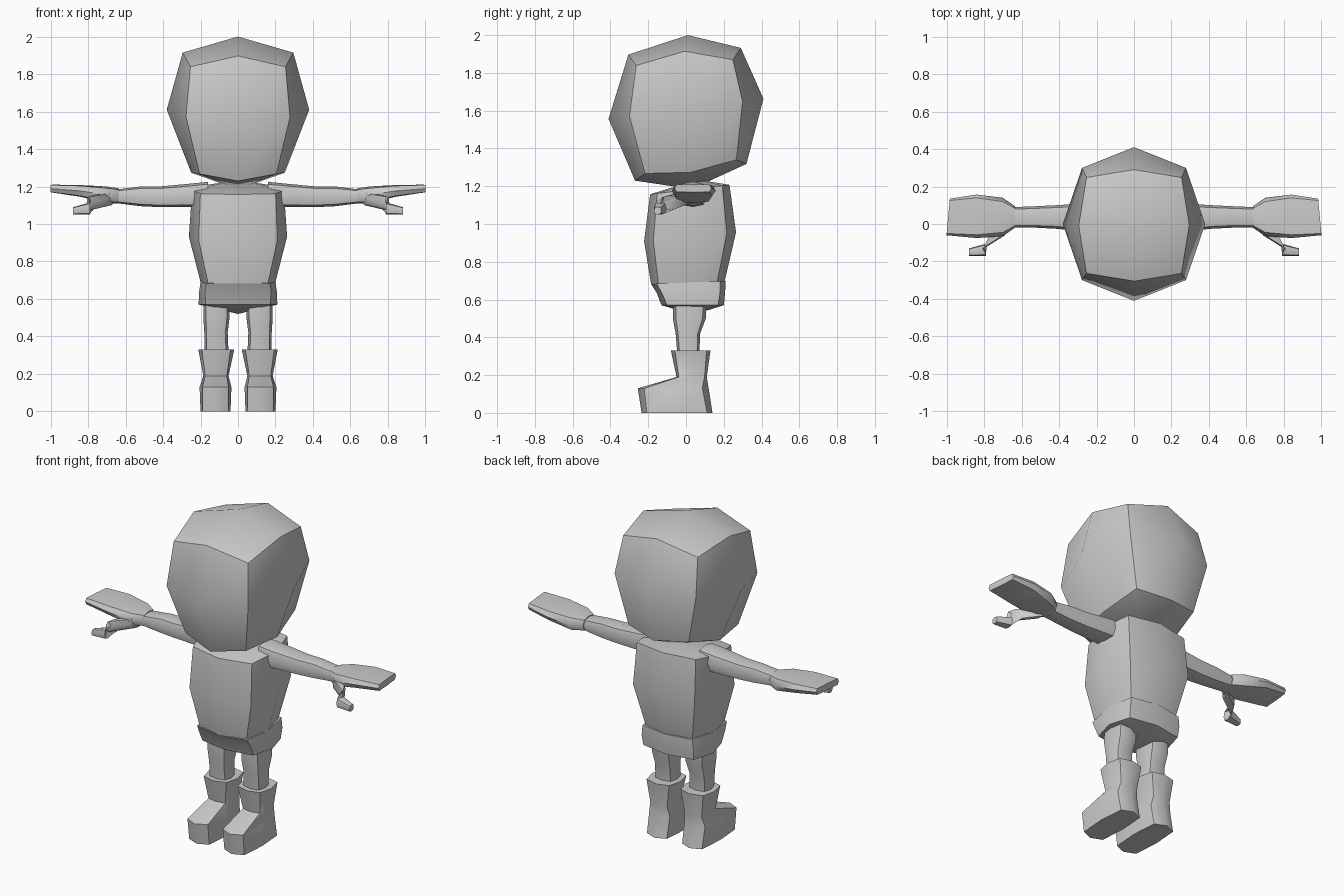
import bpy, bmesh, math

if "Cube" in bpy.data.objects:
    bpy.data.objects.remove(bpy.data.objects["Cube"])

grey = bpy.data.materials.new("light grey")
grey.diffuse_color = (0.6, 0.6, 0.6, 1)
grey.use_nodes = True
grey.node_tree.nodes["Principled BSDF"].inputs["Base Color"].default_value = grey.diffuse_color


def octagon(a0, a1, b0, b1, d):
    """Eight points in a box: four side middles and four corners scaled by d."""
    ac, bc, ha, hb = (a0 + a1) / 2, (b0 + b1) / 2, (a1 - a0) / 2, (b1 - b0) / 2
    pts = []
    for i in range(8):
        c, s = round(math.cos(i * math.pi / 4)), round(math.sin(i * math.pi / 4))
        k = d if i % 2 else 1
        pts.append((ac + c * ha * k, bc + s * hb * k))
    return pts


def level(z, x0, x1, y0, y1, d=0.8, tilt=0.0, drop=0.0):
    """Horizontal ring; tilt raises it towards the back, drop moves its corners."""
    return [(x, y, z + tilt * y - drop * (i % 2))
            for i, (x, y) in enumerate(octagon(x0, x1, y0, y1, d))]


def slice_x(x, y0, y1, z0, z1, d=0.8, skew=0.0):
    """Upright ring across the x axis; skew pushes its front edge outwards."""
    return [(x - skew * y, y, z) for y, z in octagon(y0, y1, z0, z1, d)]


def loft(name, rings, start=None, end=None, mirror=False, angle=40):
    bm = bmesh.new()
    loops = [[bm.verts.new(p) for p in r] for r in rings]
    for a, b in zip(loops, loops[1:]):
        for i in range(8):
            j = (i + 1) % 8
            bm.faces.new((a[i], a[j], b[j], b[i]))
    for loop, pole in ((loops[0], start), (loops[-1], end)):
        if pole is None:
            bm.faces.new(loop)
        else:
            p = bm.verts.new(pole)
            for i in range(0, 8, 2):
                bm.faces.new((p, loop[i], loop[i + 1], loop[(i + 2) % 8]))
    bmesh.ops.recalc_face_normals(bm, faces=bm.faces)
    mesh = bpy.data.meshes.new(name)
    bm.to_mesh(mesh)
    bm.free()
    mesh.materials.append(grey)
    ob = bpy.data.objects.new(name, mesh)
    bpy.context.collection.objects.link(ob)
    bpy.ops.object.select_all(action='DESELECT')
    ob.select_set(True)
    bpy.context.view_layer.objects.active = ob
    bpy.ops.object.shade_smooth_by_angle(angle=math.radians(angle))
    if mirror:
        ob.modifiers.new("Mirror", 'MIRROR').use_mirror_merge = False
    return ob


# head: faceted ball with a pointed chin and a tilted brow line
loft("head", [
    level(1.27, -0.25, 0.25, -0.27, 0.32, 0.82, 0.15, -0.03),
    level(1.61, -0.38, 0.38, -0.41, 0.41, 0.73, 0.13),
    level(1.915, -0.295, 0.295, -0.305, 0.29, 0.86, 0.06, 0.06),
], start=(0, 0.03, 1.185), end=(0, 0.01, 2.0))

# torso: barrel narrowing to the waist
loft("torso", [
    level(0.69, -0.2, 0.2, -0.185, 0.205, 0.8, 0.04),
    level(0.93, -0.262, 0.262, -0.222, 0.265, 0.8, 0.1),
    level(1.18, -0.245, 0.245, -0.19, 0.23, 0.82, 0.12),
], end=(0, 0.06, 1.235), angle=50)

# hips
loft("hips", [
    level(0.57, -0.21, 0.21, -0.13, 0.2, 0.82),
    level(0.635, -0.208, 0.208, -0.155, 0.207, 0.85),
    level(0.69, -0.2, 0.2, -0.185, 0.21, 0.85, 0.04),
], start=(0, 0.04, 0.52), angle=50)

# legs
loft("leg", [
    level(0.30, 0.05, 0.18, -0.045, 0.07),
    level(0.42, 0.055, 0.18, -0.055, 0.075),
    level(0.50, 0.045, 0.185, -0.07, 0.105),
    level(0.60, 0.045, 0.185, -0.07, 0.11),
], mirror=True, angle=50)

# boots: flared cuff, narrow ankle, long toe
loft("boot", [
    level(0.0, 0.04, 0.2, -0.235, 0.14, 0.85),
    level(0.13, 0.035, 0.205, -0.255, 0.12, 0.82),
    level(0.19, 0.05, 0.185, -0.05, 0.11, 0.85),
    level(0.33, 0.02, 0.212, -0.08, 0.13, 0.8),
], mirror=True, angle=50)

# arms
loft("arm", [
    slice_x(0.16, -0.04, 0.11, 1.09, 1.225),
    slice_x(0.26, -0.04, 0.11, 1.09, 1.215),
    slice_x(0.42, -0.025, 0.10, 1.09, 1.2),
    slice_x(0.52, -0.02, 0.095, 1.095, 1.2),
    slice_x(0.64, -0.02, 0.09, 1.11, 1.185),
], mirror=True, angle=50)

# flat mitten hands
loft("hand", [
    slice_x(0.635, -0.02, 0.095, 1.11, 1.19),
    slice_x(0.70, -0.065, 0.14, 1.11, 1.2),
    slice_x(0.84, -0.075, 0.157, 1.145, 1.208, 0.85),
    slice_x(0.995, -0.06, 0.135, 1.168, 1.21, 0.9, 0.09),
], mirror=True, angle=50)

# thumbs, angled forward and down
loft("thumb", [
    slice_x(0.67, -0.06, 0.02, 1.10, 1.17, 0.8, 0.3),
    slice_x(0.74, -0.135, -0.04, 1.075, 1.15, 0.8, 0.5),
    slice_x(0.73, -0.17, -0.095, 1.045, 1.12, 0.8, 0.4),
    slice_x(0.91, -0.17, -0.125, 1.05, 1.09, 0.85, -0.25 + 0.5),
][:2] + [
    slice_x(0.79, -0.17, -0.105, 1.05, 1.115),
    slice_x(0.88, -0.17, -0.13, 1.05, 1.09),
], mirror=True, angle=50)
